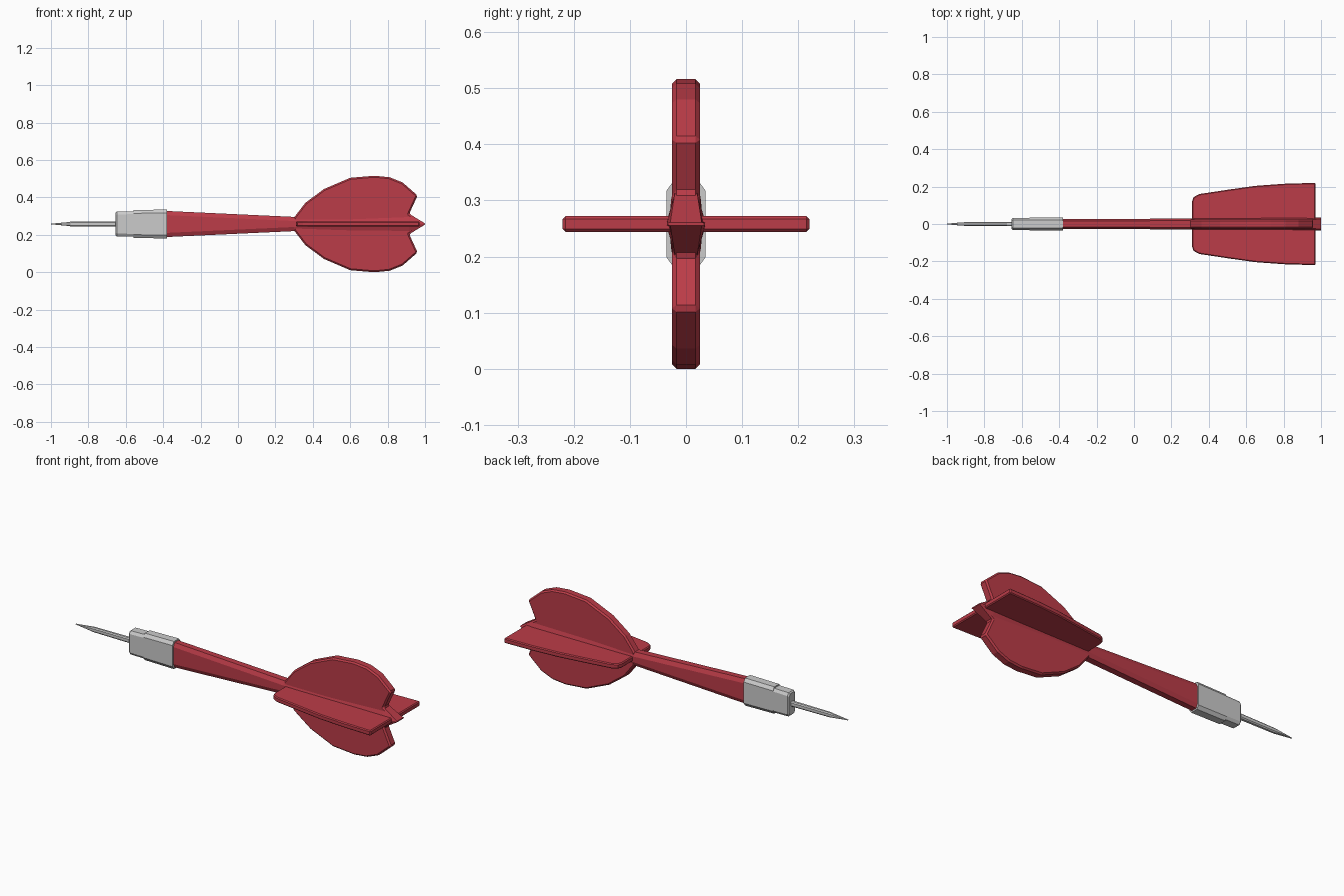
import bpy, bmesh

if "Cube" in bpy.data.objects:
    bpy.data.objects.remove(bpy.data.objects["Cube"])

CZ = 0.258  # height of the dart axis


def material(name, color):
    m = bpy.data.materials.new(name)
    m.diffuse_color = color
    m.use_nodes = True
    m.node_tree.nodes["Principled BSDF"].inputs["Base Color"].default_value = m.diffuse_color
    return m


red = material("red", (0.50, 0.045, 0.065, 1))


def make_object(name, bm, mat=None):
    bmesh.ops.recalc_face_normals(bm, faces=bm.faces)
    mesh = bpy.data.meshes.new(name)
    bm.to_mesh(mesh)
    bm.free()
    if mat:
        mesh.materials.append(mat)
    ob = bpy.data.objects.new(name, mesh)
    bpy.context.collection.objects.link(ob)
    return ob


def loft(name, sections, mat=None):
    """Skin chamfered rectangles: (x, half y, half z, chamfer y, chamfer z)."""
    bm = bmesh.new()
    rings = []
    for x, hy, hz, cy, cz in sections:
        quarter = [(hy, hz - cz), (hy - cy, hz)]
        pts = quarter + [(-y, z) for y, z in reversed(quarter)]
        pts += [(-y, -z) for y, z in pts]
        rings.append([bm.verts.new((x, y, CZ + z)) for y, z in pts])
    for a, b in zip(rings, rings[1:]):
        for i in range(8):
            j = (i + 1) % 8
            bm.faces.new((a[i], a[j], b[j], b[i]))
    bm.faces.new(rings[0])
    bm.faces.new(rings[-1])
    return make_object(name, bm, mat)


def fin(name, half_outline, thickness, vertical, bevel):
    """Mirror a half outline across the axis, extrude it and chamfer the rim."""
    outline = half_outline + [(x, -h) for x, h in reversed(half_outline) if h > 0]
    t = thickness / 2
    bm = bmesh.new()

    def place(x, h, s):
        return (x, s, CZ + h) if vertical else (x, h, CZ + s)

    lo = [bm.verts.new(place(x, h, -t)) for x, h in outline]
    hi = [bm.verts.new(place(x, h, t)) for x, h in outline]
    bm.faces.new(lo)
    bm.faces.new(hi)
    n = len(outline)
    for i in range(n):
        j = (i + 1) % n
        bm.faces.new((lo[i], lo[j], hi[j], hi[i]))
    ob = make_object(name, bm, red)
    mod = ob.modifiers.new("rim", 'BEVEL')
    mod.width = bevel
    mod.segments = 1
    mod.limit_method = 'ANGLE'
    mod.angle_limit = 1.2
    return ob


# Metal needle
loft("needle_tip", [
    (-1.0, 0.002, 0.002, 0.001, 0.001),
    (-0.92, 0.009, 0.009, 0.004, 0.004),
    (-0.89, 0.010, 0.013, 0.005, 0.006),
    (-0.64, 0.012, 0.014, 0.005, 0.006),
])

# Metal collar with a raised rear half
loft("collar_front", [
    (-0.655, 0.026, 0.060, 0.009, 0.014),
    (-0.648, 0.032, 0.066, 0.010, 0.015),
    (-0.55, 0.032, 0.068, 0.010, 0.015),
])
loft("collar_rear", [
    (-0.56, 0.034, 0.075, 0.013, 0.018),
    (-0.38, 0.035, 0.077, 0.013, 0.018),
])

# Tapered body running through the fins to a wedge end
loft("body", [
    (-0.39, 0.026, 0.070, 0.010, 0.022),
    (0.30, 0.029, 0.038, 0.011, 0.022),
    (0.915, 0.034, 0.055, 0.014, 0.050),
    (1.0, 0.034, 0.003, 0.006, 0.002),
], red)

# Rounded upright fin with notched tail
fin("upright_fin", [
    (0.30, 0.035), (0.36, 0.113), (0.46, 0.187), (0.60, 0.247),
    (0.73, 0.258), (0.81, 0.250), (0.88, 0.222), (0.96, 0.152),
    (0.915, 0.054), (0.98, 0.012)], 0.05, True, 0.008)

# Flat level fin
fin("level_fin", [
    (0.31, 0.12), (0.318, 0.143), (0.348, 0.160), (0.50, 0.183),
    (0.65, 0.204), (0.80, 0.215), (0.97, 0.220)], 0.028, False, 0.005)
